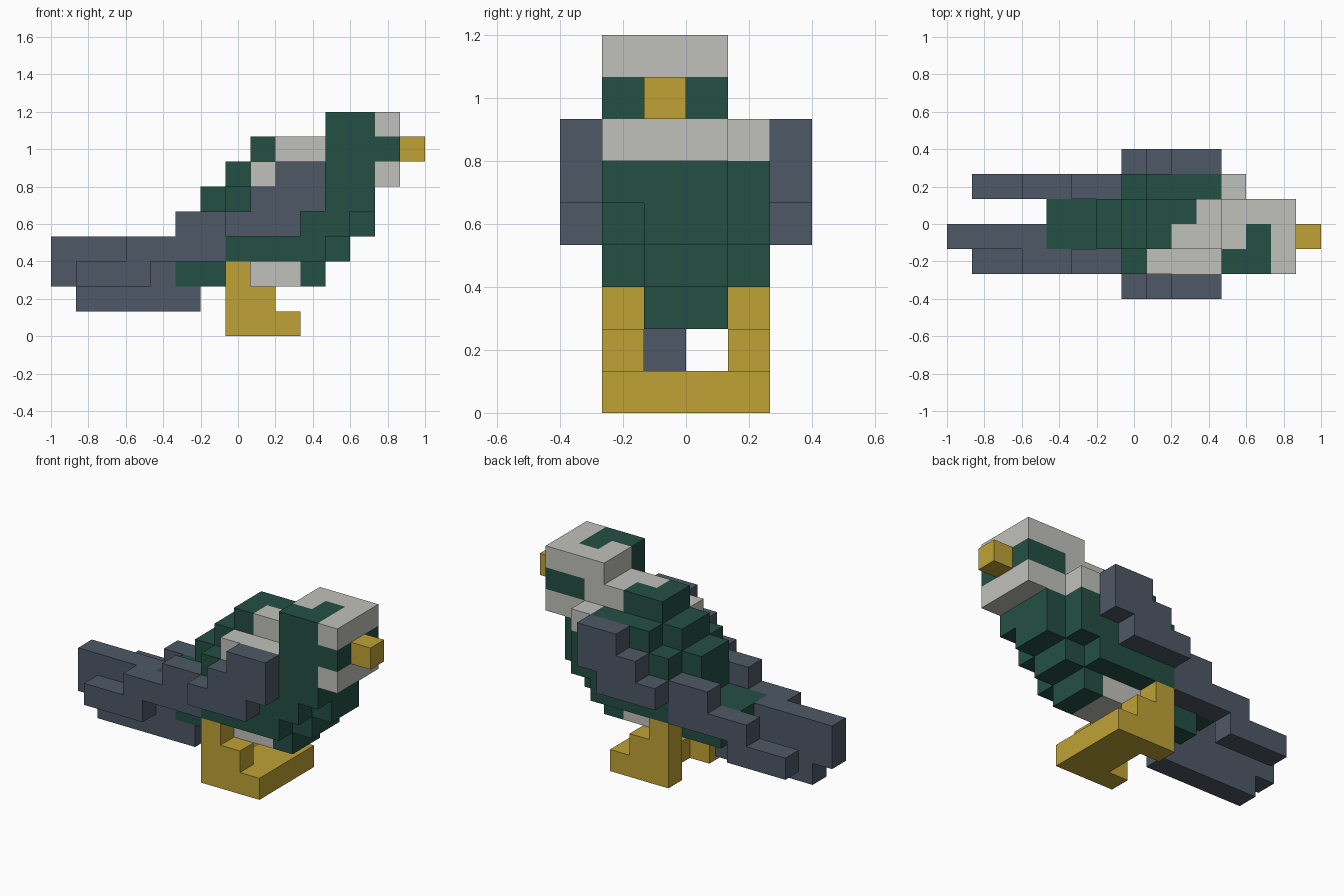
import bpy, bmesh, math
from mathutils import Vector

if "Cube" in bpy.data.objects:
    bpy.data.objects.remove(bpy.data.objects["Cube"], do_unlink=True)

U = 2 / 15                       # edge length of one block
ORIGIN = Vector((-1, -0.4, 0))


def linear(c):
    c /= 255
    return c / 12.92 if c <= 0.04045 else ((c + 0.055) / 1.055) ** 2.4


def material(name, rgb):
    col = (*[linear(c) for c in rgb], 1)
    m = bpy.data.materials.new(name)
    m.use_nodes = True
    m.diffuse_color = col
    bsdf = m.node_tree.nodes["Principled BSDF"]
    bsdf.inputs["Base Color"].default_value = col
    bsdf.inputs["Roughness"].default_value = 0.9
    return m


MATS = {
    "green": material("dark_green", (36, 79, 68)),
    "slate": material("slate_grey", (78, 88, 102)),
    "pale": material("pale_grey", (192, 192, 187)),
    "gold": material("gold", (191, 162, 53)),
}
cells = {}                       # block position -> (part, colour)


def fill(part, colour, i, j, k):
    """Fill an inclusive range of blocks; later fills repaint earlier ones."""
    for x in range(i[0], i[1] + 1):
        for y in range(j[0], j[1] + 1):
            for z in range(k[0], k[1] + 1):
                cells[x, y, z] = (part, colour)


# Body core: rows of (height, first, last) along the two middle columns
for k, a, b in ((2, 5, 10), (3, 4, 11), (4, 6, 12), (5, 6, 12), (6, 7, 10), (7, 8, 10)):
    fill("body", "green", (a, b), (2, 3), (k, k))
# Body flanks
for j in (1, 4):
    for k, a, b in ((3, 7, 10), (4, 7, 11), (5, 7, 11), (6, 8, 10)):
        fill("body", "green", (a, b), (j, j), (k, k))
fill("body", "green", (12, 12), (1, 1), (5, 5))
# Pale belly, nape and shoulder patches
fill("body", "pale", (8, 9), (2, 3), (2, 2))
fill("body", "pale", (8, 10), (1, 1), (6, 6))
fill("body", "pale", (9, 10), (2, 2), (7, 7))
fill("body", "pale", (10, 10), (3, 3), (7, 7))
fill("body", "pale", (11, 11), (4, 4), (6, 6))

# Head with green eye band and crown marking
fill("head", "pale", (11, 13), (1, 3), (6, 8))
fill("head", "green", (11, 12), (1, 1), (6, 8))
fill("head", "green", (12, 12), (2, 2), (8, 8))
fill("head", "green", (13, 13), (1, 3), (7, 7))
fill("head", "green", (12, 12), (3, 3), (7, 7))
fill("beak", "gold", (14, 14), (2, 2), (7, 7))

# Stepped wings and the outer tail feathers, one per side
for side, jw, jt in (("right", 0, 1), ("left", 5, 4)):
    for k, a, b in ((4, 7, 9), (5, 8, 10), (6, 9, 10)):
        fill(side + "_wing", "slate", (a, b), (jw, jw), (k, k))
    for k, a, b in ((2, 1, 3), (3, 3, 6), (4, 5, 6)):
        fill(side + "_tail_feather", "slate", (a, b), (jt, jt), (k, k))
    # Leg
    fill(side + "_leg", "gold", (7, 7), (jt, jt), (0, 2))
    fill(side + "_leg", "gold", (8, 8), (jt, jt), (1, 1))

# Middle tail feather
for k, a, b in ((1, 1, 5), (2, 0, 4), (3, 0, 3)):
    fill("middle_tail_feather", "slate", (a, b), (2, 2), (k, k))

# Foot bar joining both legs
fill("feet", "gold", (8, 9), (1, 4), (0, 0))


def build(part):
    """Make the outer skin of all blocks belonging to one part."""
    own = {c: v[1] for c, v in cells.items() if v[0] == part}
    colours = sorted(set(own.values()))
    bm = bmesh.new()
    for c, colour in own.items():
        for axis in range(3):
            for sign in (-1, 1):
                n = list(c)
                n[axis] += sign
                if tuple(n) in cells:
                    continue
                u, v = (axis + 1) % 3, (axis + 2) % 3
                ring = []
                for du, dv in ((0, 0), (1, 0), (1, 1), (0, 1))[::sign]:
                    p = Vector(c)
                    p[axis] += sign > 0
                    p[u] += du
                    p[v] += dv
                    ring.append(bm.verts.new(p * U + ORIGIN))
                bm.faces.new(ring).material_index = colours.index(colour)
    # Weld and merge flat areas of one colour
    bmesh.ops.remove_doubles(bm, verts=bm.verts[:], dist=1e-4)
    bmesh.ops.dissolve_limit(bm, angle_limit=math.radians(1), verts=bm.verts[:],
                             edges=bm.edges[:], delimit={"MATERIAL"})
    mesh = bpy.data.meshes.new(part)
    bm.to_mesh(mesh)
    bm.free()
    for colour in colours:
        mesh.materials.append(MATS[colour])
    bpy.context.collection.objects.link(bpy.data.objects.new(part, mesh))


for name in sorted({v[0] for v in cells.values()}):
    build(name)
